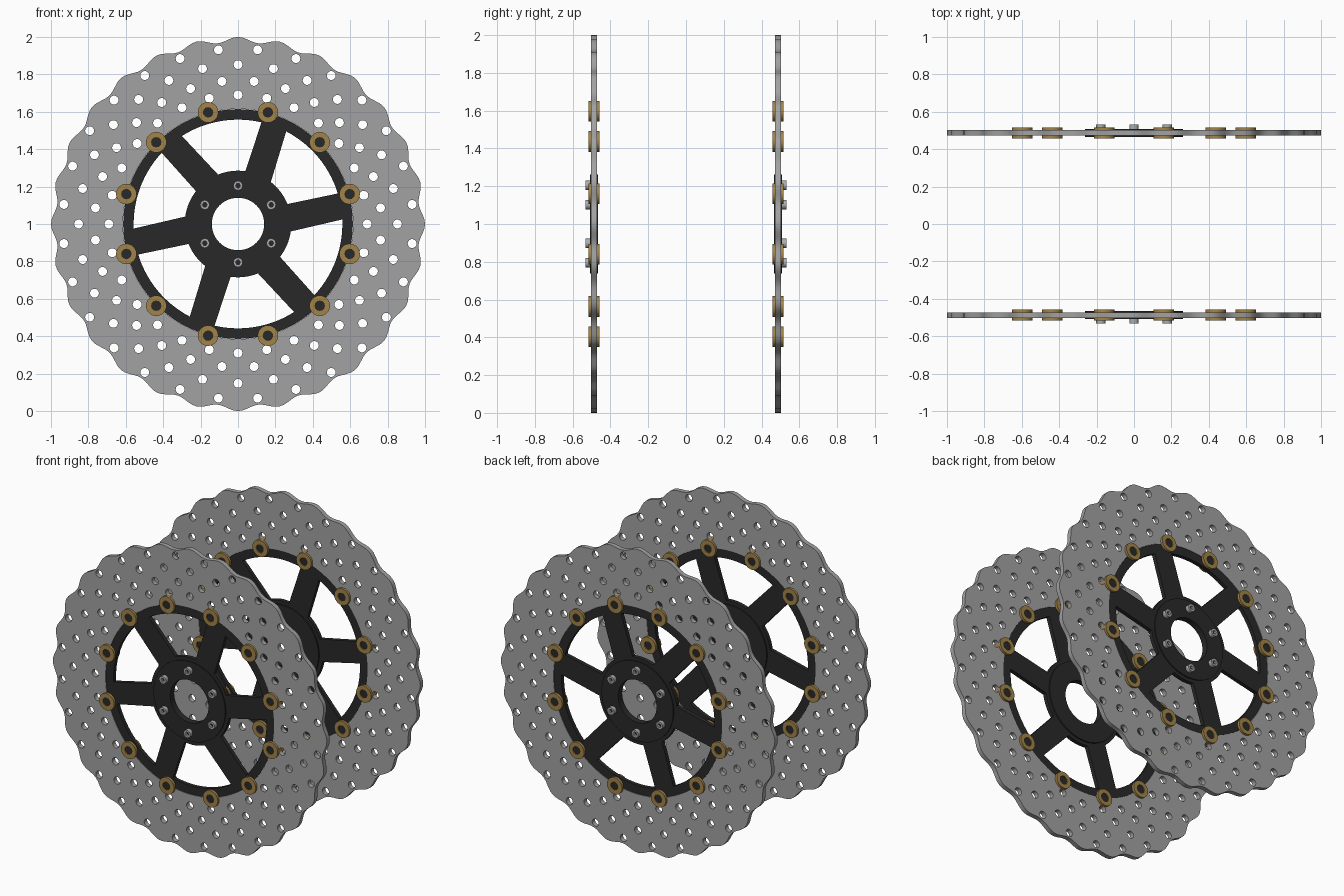
import bpy, bmesh
from math import sin, cos, pi, radians

cube = bpy.data.objects.get("Cube")
if cube:
    bpy.data.objects.remove(cube)


def material(name, rgb):
    m = bpy.data.materials.new(name)
    m.use_nodes = True
    m.diffuse_color = (*rgb, 1)
    m.node_tree.nodes["Principled BSDF"].inputs["Base Color"].default_value = (*rgb, 1)
    return m


steel = material("brushed_steel", (0.36, 0.36, 0.36))
black = material("black_anodised", (0.022, 0.022, 0.022))
gold = material("gold_anodised", (0.36, 0.23, 0.065))
bolt_grey = material("bolt_steel", (0.42, 0.42, 0.42))

CENTRE_Y = 0.487   # distance of each rotor from the middle
LOBES = 28


def polar(r, a):
    return (r * cos(a), r * sin(a))


def circle(r, n, cx=0, cy=0):
    return [(cx + r * cos(2 * pi * i / n), cy + r * sin(2 * pi * i / n)) for i in range(n)]


def ring_of_circles(r, n, count, radius, start):
    return [circle(r, n, *polar(radius, start + 2 * pi * k / count)) for k in range(count)]


def arc(r, a0, a1, n):
    return [polar(r, radians(a0 + (a1 - a0) * i / n)) for i in range(n + 1)]


def plate(name, loops, inner, outer, side, mat):
    """Extruded flat plate; nested loops become holes. inner/outer are offsets from the rotor plane."""
    curve = bpy.data.curves.new(name, 'CURVE')
    curve.dimensions = '2D'
    curve.fill_mode = 'BOTH'
    curve.extrude = (outer - inner) / 2
    for loop in loops:
        s = curve.splines.new('POLY')
        s.points.add(len(loop) - 1)
        for p, (x, y) in zip(s.points, loop):
            p.co = (x, y, 0, 1)
        s.use_cyclic_u = True
    temp = bpy.data.objects.new(name + "_profile", curve)
    bpy.context.collection.objects.link(temp)
    bpy.context.view_layer.update()
    mesh = bpy.data.meshes.new_from_object(temp.evaluated_get(bpy.context.evaluated_depsgraph_get()))
    bpy.data.objects.remove(temp)
    bm = bmesh.new()
    bm.from_mesh(mesh)
    bmesh.ops.remove_doubles(bm, verts=bm.verts, dist=1e-5)
    bmesh.ops.recalc_face_normals(bm, faces=bm.faces)
    bm.to_mesh(mesh)
    bm.free()
    mesh.materials.clear()
    mesh.materials.append(mat)
    ob = bpy.data.objects.new(name, mesh)
    bpy.context.collection.objects.link(ob)
    ob.rotation_euler.x = pi / 2
    ob.location = (0, side * (CENTRE_Y + (inner + outer) / 2), 1)
    bpy.ops.object.select_all(action='DESELECT')
    ob.select_set(True)
    bpy.context.view_layer.objects.active = ob
    bpy.ops.object.shade_smooth_by_angle(angle=radians(35))


# Wavy drilled disc outline
steps = LOBES * 10
disc = [[polar(0.986 + 0.014 * cos(LOBES * t), t)
         for t in (2 * pi * i / steps for i in range(steps))], circle(0.615, 96)]
for row, radius in enumerate((0.937, 0.852, 0.767, 0.69)):
    shift = pi / LOBES if row % 2 == 0 else 0
    disc += ring_of_circles(0.024, 14, LOBES, radius, shift)

# Carrier outline with six windows that leave slanted spokes
bore = circle(0.14, 64)
carrier = [circle(0.614, 96), bore]
for k in range(6):
    a = 60 * k
    carrier.append(arc(0.558, a + 17, a + 62.5, 14) + arc(0.285, a + 52, a + 22, 8))

# Floating buttons and hub bolts, each as an outer and an inner outline
button_at = (12, 0.618, radians(15))
bolt_at = (6, 0.205, radians(30))
buttons = ring_of_circles(0.055, 24, *button_at) + ring_of_circles(0.028, 12, *button_at)
bolts = ring_of_circles(0.025, 20, *bolt_at) + ring_of_circles(0.013, 6, *bolt_at)

for side, label in ((-1, "front"), (1, "rear")):
    plate(label + "_disc", disc, -0.015, 0.015, side, steel)
    plate(label + "_carrier", carrier, -0.013, 0.013, side, black)
    plate(label + "_hub", [circle(0.262, 64), bore], -0.022, 0.02, side, black)
    plate(label + "_buttons", buttons, -0.03, 0.03, side, gold)
    plate(label + "_button_cores", ring_of_circles(0.03, 12, *button_at),
          -0.024, 0.024, side, black)
    plate(label + "_bolts", bolts, 0.01, 0.046, side, bolt_grey)
    plate(label + "_bolt_sockets", ring_of_circles(0.015, 6, *bolt_at),
          0.012, 0.03, side, black)
